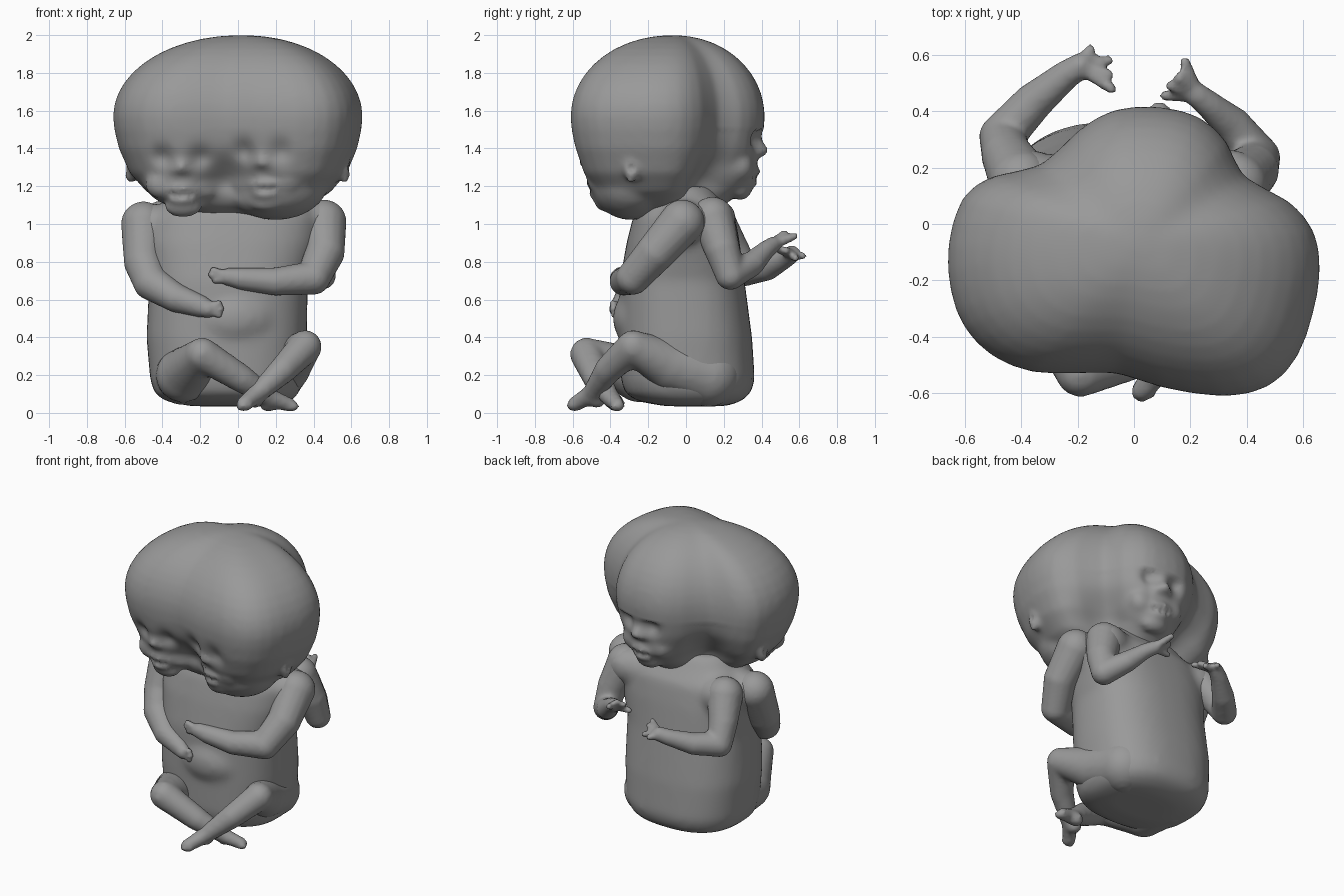
import bpy, bmesh, math
from mathutils import Vector, Matrix

grey = bpy.data.materials.new("dark_grey")
grey.diffuse_color = (0.32, 0.32, 0.32, 1)

# unit sphere made once and copied for every rounded volume
tmp = bmesh.new()
bmesh.ops.create_icosphere(tmp, subdivisions=3, radius=1)
BALL_V = [v.co.copy() for v in tmp.verts]
BALL_F = [[v.index for v in f.verts] for f in tmp.faces]
tmp.free()


def add(shape, verts, faces):
    k = len(shape[0])
    shape[0].extend(verts)
    shape[1].extend([[i + k for i in f] for f in faces])


def ball(shape, c, r, turn=0):
    r = r if isinstance(r, tuple) else (r, r, r)
    m = Matrix.Translation(c) @ Matrix.Rotation(turn, 4, 'Z') @ Matrix.Diagonal((*r, 1))
    add(shape, [m @ v for v in BALL_V], BALL_F)


def skin(shape, rings):
    # closed tube through rings of equal point count
    n, k = len(rings[0]), len(rings)
    faces = [[a * n + i, a * n + (i + 1) % n, (a + 1) * n + (i + 1) % n, (a + 1) * n + i]
             for a in range(k - 1) for i in range(n)]
    faces += [list(range(n))[::-1], list(range((k - 1) * n, k * n))]
    add(shape, [p for ring in rings for p in ring], faces)


def limb(shape, pts, n=16):
    # tapered tube through (x, y, z, radius) points with round joints
    for p in pts:
        ball(shape, p[:3], p[3])
    for a, b in zip(pts, pts[1:]):
        pa, pb = Vector(a[:3]), Vector(b[:3])
        q = (pb - pa).to_track_quat('Z', 'Y')
        circle = [Vector((math.cos(math.tau * i / n), math.sin(math.tau * i / n), 0)) for i in range(n)]
        skin(shape, [[p + q @ (c * r) for c in circle] for p, r in ((pa, a[3]), (pb, b[3]))])


def loft(shape, rows, n=40, p=2.5):
    # stacked superellipse sections (z, cx, cy, rx, ry)
    def power(v):
        return math.copysign(abs(v) ** (2 / p), v)
    skin(shape, [[Vector((cx + rx * power(math.cos(math.tau * i / n)),
                          cy + ry * power(math.sin(math.tau * i / n)), z)) for i in range(n)]
                 for z, cx, cy, rx, ry in rows])


def fuse(name, shape, voxel, smooth, dents=()):
    # melt the overlapping volumes into one smooth skin, then press in dents
    me = bpy.data.meshes.new(name)
    me.from_pydata(shape[0], [], shape[1])
    me.materials.append(grey)
    ob = bpy.data.objects.new(name, me)
    bpy.context.collection.objects.link(ob)
    m = ob.modifiers.new("skin", 'REMESH')
    m.mode = 'VOXEL'
    m.voxel_size = voxel
    m.use_smooth_shade = True
    m = ob.modifiers.new("soften", 'SMOOTH')
    m.iterations = smooth
    if dents:
        dg = bpy.context.evaluated_depsgraph_get()
        ob.data = bpy.data.meshes.new_from_object(ob.evaluated_get(dg))
        ob.modifiers.clear()
        for v in ob.data.vertices:
            if v.co.z < 1.5:
                for c, r, push in dents:
                    d = (v.co - c).length_squared / (r * r)
                    if d < 4:
                        v.co += push * math.exp(-d * 1.5)


# torso with broad shared chest, belly and rounded base
body = ([], [])
loft(body, [(0.035, -0.03, 0.05, 0.22, 0.16), (0.06, -0.05, 0.02, 0.33, 0.27), (0.1, -0.06, 0.01, 0.38, 0.33),
            (0.17, -0.06, 0.01, 0.405, 0.355), (0.4, -0.06, 0.0, 0.425, 0.35),
            (0.7, -0.05, -0.02, 0.42, 0.33), (0.9, -0.03, -0.015, 0.46, 0.3),
            (1.04, -0.01, -0.01, 0.45, 0.27), (1.12, 0, -0.02, 0.37, 0.22), (1.2, 0, -0.03, 0.3, 0.18)])
ball(body, (-0.02, -0.2, 0.5), (0.26, 0.19, 0.18))
# shoulders
for x, y, z in [(-0.47, -0.03, 1.0), (0.43, -0.02, 1.02), (0.34, 0.15, 1.03), (-0.38, 0.15, 1.0)]:
    limb(body, [(x * 0.6, y * 0.6, z - 0.02, 0.13), (x, y, z - 0.01, 0.12)])
fuse("torso", body, 0.025, 8)

# crossed legs with feet
legs = {
    "left_leg": [(-0.29, 0.0, 0.2, 0.16), (-0.29, -0.25, 0.2, 0.145), (-0.19, -0.525, 0.31, 0.09),
                 (0.02, -0.47, 0.18, 0.075), (0.17, -0.4, 0.08, 0.05), (0.28, -0.36, 0.04, 0.038)],
    "right_leg": [(0.18, 0.12, 0.2, 0.17), (0.25, -0.08, 0.25, 0.14), (0.355, -0.28, 0.35, 0.09),
                  (0.24, -0.41, 0.23, 0.075), (0.1, -0.5, 0.1, 0.052), (0.03, -0.59, 0.045, 0.042)],
}
for name, pts in legs.items():
    leg = ([], [])
    limb(leg, pts)
    # heel and toes
    x, y, z, r = pts[-2]
    ball(leg, (x - 0.01, y + 0.03, max(z - 0.03, 0.05)), 0.048)
    tx, ty, tz, tr = pts[-1]
    for k in (-1, 0, 1):
        ball(leg, (tx + 0.02 * k, ty - 0.015, tz - 0.008), 0.027)
    fuse(name, leg, 0.018, 6)

# four arms: shoulder to palm, then finger tips
arms = {
    "front_left_arm": ([(-0.5, -0.03, 1.0, 0.12), (-0.5, -0.12, 0.8, 0.105), (-0.46, -0.2, 0.69, 0.095),
                        (-0.33, -0.3, 0.61, 0.078), (-0.2, -0.34, 0.565, 0.06), (-0.16, -0.36, 0.55, 0.048)],
                       [(-0.1, -0.385, 0.58), (-0.09, -0.385, 0.55), (-0.1, -0.38, 0.52)]),
    "front_right_arm": ([(0.455, -0.02, 1.01, 0.12), (0.46, -0.16, 0.85, 0.105), (0.4, -0.28, 0.715, 0.09),
                         (0.2, -0.33, 0.695, 0.075), (0.02, -0.345, 0.71, 0.06), (-0.05, -0.35, 0.72, 0.048)],
                        [(-0.13, -0.36, 0.755), (-0.14, -0.36, 0.73), (-0.12, -0.36, 0.7)]),
    "back_right_arm": ([(0.36, 0.14, 1.03, 0.115), (0.42, 0.19, 0.87, 0.095), (0.44, 0.235, 0.73, 0.08),
                        (0.35, 0.35, 0.79, 0.067), (0.27, 0.42, 0.86, 0.05), (0.22, 0.46, 0.89, 0.044)],
                       [(0.18, 0.575, 0.935), (0.16, 0.52, 0.95), (0.13, 0.49, 0.93), (0.11, 0.455, 0.88)]),
    "back_left_arm": ([(-0.4, 0.15, 1.01, 0.115), (-0.45, 0.24, 0.87, 0.092), (-0.47, 0.31, 0.75, 0.08),
                       (-0.36, 0.43, 0.77, 0.07), (-0.24, 0.53, 0.82, 0.052), (-0.19, 0.56, 0.84, 0.047)],
                      [(-0.155, 0.62, 0.83), (-0.09, 0.58, 0.82), (-0.09, 0.53, 0.86), (-0.08, 0.48, 0.87)]),
}
for name, (pts, tips) in arms.items():
    arm = ([], [])
    limb(arm, pts)
    for t in tips:
        limb(arm, [(*pts[-1][:3], 0.03), (*t, 0.02)])
    fuse(name, arm, 0.013, 4)

# shared skull: three-lobed outline shrunk above and below the widest level
outline = [Vector(p) for p in [
    (0.66, -0.17), (0.64, -0.03), (0.55, 0.08), (0.39, 0.17), (0.33, 0.29), (0.23, 0.38), (0.09, 0.415),
    (-0.07, 0.405), (-0.2, 0.33), (-0.33, 0.21), (-0.5, 0.17), (-0.61, 0.09), (-0.66, -0.08), (-0.65, -0.24),
    (-0.6, -0.37), (-0.5, -0.47), (-0.36, -0.525), (-0.2, -0.53), (-0.06, -0.53), (0.1, -0.58),
    (0.32, -0.612), (0.48, -0.575), (0.58, -0.47), (0.635, -0.32)]]
ring = []
for i in range(len(outline)):
    a, b, c, d = (outline[(i + k) % len(outline)] for k in (-1, 0, 1, 2))
    ring += [b, (9 * (b + c) - a - d) / 16]
mid = Vector((0.02, -0.07))
levels = [(1.05, 0.4), (1.1, 0.57), (1.17, 0.74), (1.27, 0.87), (1.4, 0.955), (1.5, 0.99)]
levels += [(1.57 + 0.43 * math.sin(math.radians(t)), math.cos(math.radians(t)) ** 0.97) for t in range(0, 89, 8)]
head = ([], [])
skin(head, [[Vector((*(mid + (p - mid) * f), z)) for p in ring] for z, f in levels])
# jaws
ball(head, (-0.27, -0.26, 1.25), (0.24, 0.2, 0.17))
ball(head, (0.2, -0.29, 1.22), (0.28, 0.22, 0.2))
ball(head, (0.08, 0.17, 1.31), (0.24, 0.21, 0.18))

# hollows between neighbouring faces
dents = [(Vector((-0.06, -0.48, 1.22)), 0.15, Vector((0, 0.09, 0))),
         (Vector((0.36, 0.14, 1.2)), 0.2, Vector((-0.07, -0.07, 0.01))),
         (Vector((-0.3, 0.17, 1.2)), 0.2, Vector((0.07, -0.08, 0.01)))]
# faces: nose position and heading of each
faces = [(-0.3, -0.47, 1.29, math.radians(-5)), (0.13, -0.535, 1.32, math.radians(-10)),
         (0.09, 0.398, 1.38, math.radians(176))]
for fx, fy, fz, turn in faces:
    R = Matrix.Translation((fx, fy, fz)) @ Matrix.Rotation(turn, 4, 'Z')

    def at(x, y, z):
        return R @ Vector((x, y, z))
    inward = R.to_3x3() @ Vector((0, 1, 0))
    # nose bridge, tip and nostrils
    limb(head, [(*at(0, 0.035, 0.08), 0.03), (*at(0, -0.005, 0.01), 0.036)])
    for s in (-1, 1):
        ball(head, at(0.035 * s, 0.008, 0.0), 0.027)
        # cheek and eye socket
        ball(head, at(0.11 * s, 0.1, -0.08), (0.09, 0.07, 0.08), turn)
        dents.append((at(0.095 * s, 0.01, 0.075), 0.07, inward * 0.04))
    # lips, chin and mouth line
    ball(head, at(0, 0.045, -0.11), (0.09, 0.045, 0.03), turn)
    ball(head, at(0, 0.06, -0.16), (0.075, 0.045, 0.028), turn)
    ball(head, at(0, 0.11, -0.2), (0.1, 0.06, 0.055), turn)
    for k in (-0.05, 0, 0.05):
        dents.append((at(k, 0.015, -0.137), 0.025, inward * 0.025))

# ears
for x, y, z, turn in [(-0.57, -0.01, 1.29, 0.2), (0.565, -0.29, 1.29, -0.1)]:
    ball(head, (x, y, z), (0.035, 0.04, 0.065), turn)
    ball(head, (x, y, z - 0.045), 0.03)
    dents.append((Vector((x * 1.06, y, z + 0.005)), 0.025, Vector((-math.copysign(0.02, x), 0, 0))))
fuse("joined_heads", head, 0.018, 8, dents)
